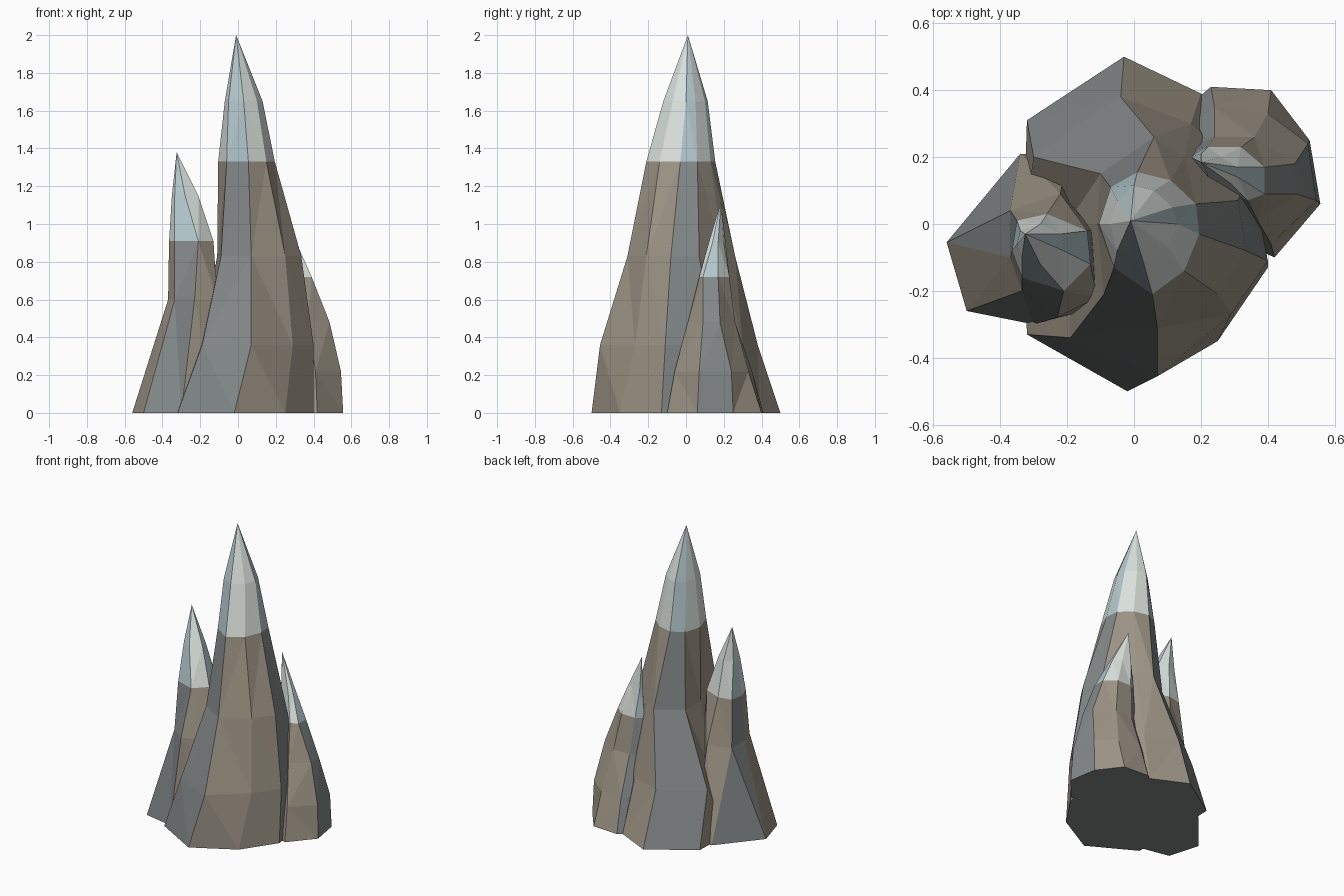
import bpy, bmesh


def material(name, rgb):
    m = bpy.data.materials.new(name)
    m.diffuse_color = (*rgb, 1)
    return m


MATS = [material("warm_rock", (.34, .30, .24)), material("slate_rock", (.23, .25, .25)),
        material("snow", (.72, .77, .74)), material("ice", (.45, .57, .60))]


def peak(name, levels, snow_level, columns, tip, slate):
    """Loft ridge lines (one xy point per level) up to a tip; snow above snow_level."""
    bm = bmesh.new()
    lines = [[bm.verts.new((x, y, z)) for (x, y), z in zip(col, levels)] for col in columns]
    top = bm.verts.new(tip)
    n = len(lines)
    for i in range(n):
        a, b = lines[i], lines[(i + 1) % n]
        cool = 1 if i in slate else 0
        for k in range(len(levels)):
            if k + 1 < len(levels):
                f = bm.faces.new((a[k], b[k], b[k + 1], a[k + 1]))
            else:
                f = bm.faces.new((a[k], b[k], top))
            f.material_index = cool + (2 if k >= snow_level else 0)
    base = bm.faces.new([c[0] for c in reversed(lines)])
    base.material_index = 1
    bmesh.ops.triangulate(bm, faces=[f for f in bm.faces if len(f.verts) == 4])
    bmesh.ops.recalc_face_normals(bm, faces=bm.faces)
    me = bpy.data.meshes.new(name)
    bm.to_mesh(me)
    bm.free()
    for m in MATS:
        me.materials.append(m)
    ob = bpy.data.objects.new(name, me)
    bpy.context.collection.objects.link(ob)
    return ob


# Tall central peak, ridges counter-clockwise from the front
peak("main_peak", (0, .36, .83, 1.33, 1.65), 3, [
    ((-.02, -.50), (.07, -.455), (.07, -.31), (.055, -.21), (.03, -.12)),
    ((.25, -.35), (.29, -.27), (.25, -.21), (.15, -.14), (.10, -.07)),
    ((.40, -.13), (.40, -.11), (.335, -.08), (.195, -.03), (.13, 0)),
    ((.36, .18), (.35, .15), (.31, .07), (.185, .06), (.115, .05)),
    ((.20, .39), (.17, .30), (.15, .20), (.11, .13), (.06, .10)),
    ((-.03, .50), (-.04, .38), (.06, .26), (.01, .155), (0, .115)),
    ((-.32, .31), (-.30, .20), (-.10, .15), (-.07, .11), (-.05, .07)),
    ((-.33, 0), (-.20, 0), (-.11, 0), (-.105, 0), (-.07, 0)),
    ((-.32, -.33), (-.19, -.34), (-.09, -.21), (-.06, -.13), (-.05, -.08)),
], (-.01, .01, 2), {2, 5, 8})

# Middle-height peak on the left
peak("left_peak", (0, .6, .91, 1.15), 2, [
    ((-.56, -.055), (-.37, -.10), (-.365, -.08), (-.35, -.06)),
    ((-.50, -.26), (-.335, -.20), (-.335, -.16), (-.335, -.10)),
    ((-.30, -.30), (-.23, -.28), (-.21, -.20), (-.28, -.12)),
    ((-.10, -.25), (-.11, -.22), (-.13, -.12), (-.21, -.08)),
    ((-.10, -.02), (-.12, -.02), (-.14, -.02), (-.22, -.03)),
    ((-.20, .20), (-.22, .09), (-.26, .03), (-.28, 0)),
    ((-.34, .21), (-.37, .04), (-.35, .01), (-.34, -.02)),
], (-.325, -.03, 1.38), {1, 3, 6})

# Low peak at the right rear
peak("right_peak", (0, .22, .48, .72, .9), 3, [
    ((.42, -.10), (.41, -.06), (.37, .01), (.34, .07), (.29, .12)),
    ((.557, .06), (.545, .07), (.485, .09), (.39, .09), (.31, .14)),
    ((.525, .25), (.52, .24), (.48, .18), (.39, .17), (.31, .17)),
    ((.41, .40), (.40, .33), (.36, .26), (.32, .23), (.26, .20)),
    ((.23, .41), (.24, .35), (.24, .26), (.22, .23), (.20, .21)),
    ((.10, .30), (.12, .26), (.15, .22), (.17, .20), (.19, .19)),
    ((.20, 0), (.20, .05), (.20, .10), (.22, .13), (.22, .15)),
], (.20, .185, 1.12), {1, 4})
